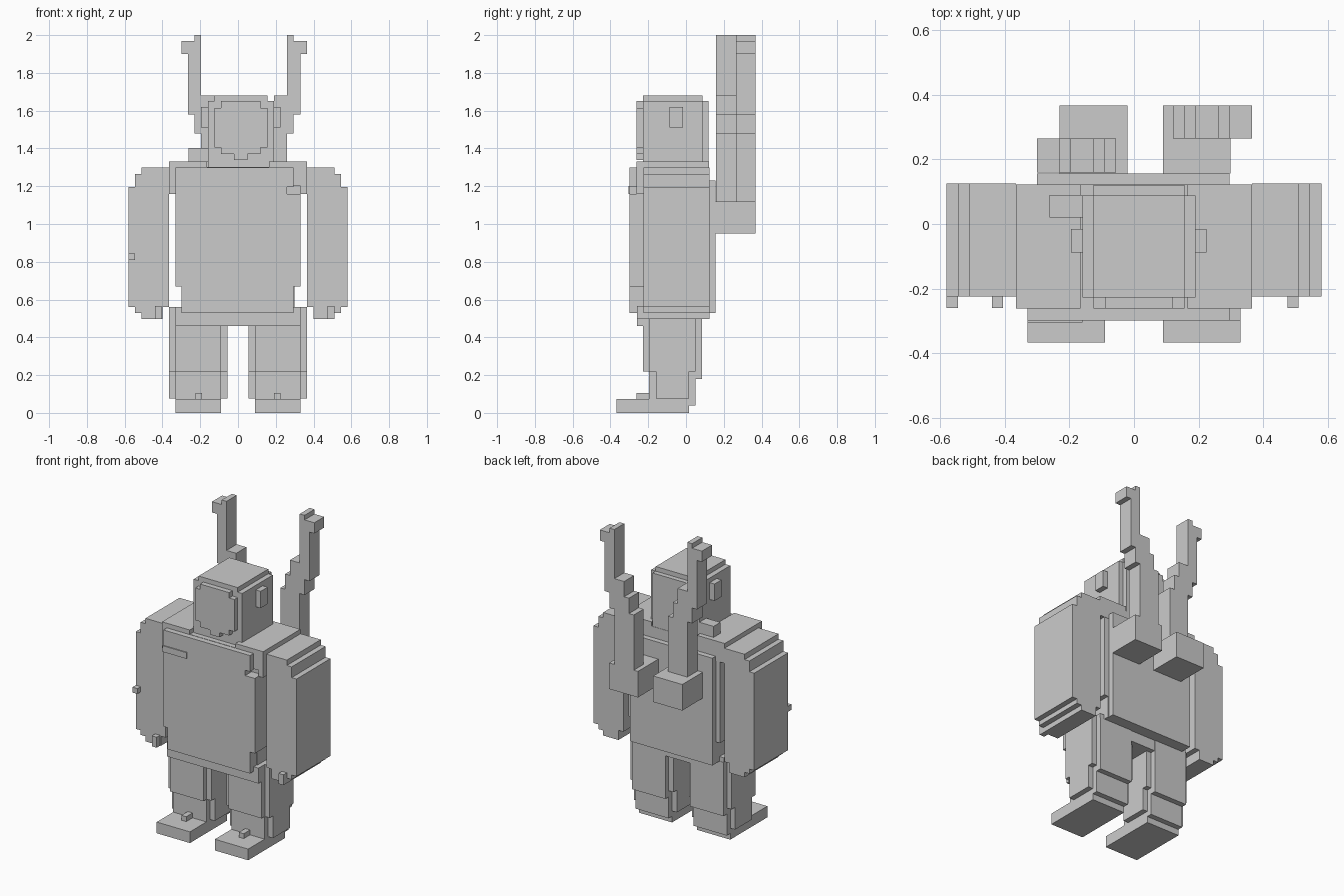
import bpy, bmesh

grey = bpy.data.materials.new("stone grey")
grey.diffuse_color = (0.6, 0.6, 0.6, 1)


def prism(name, outline, y0, y1):
    """Extrude an x/z outline from y0 to y1."""
    bm = bmesh.new()
    face = bm.faces.new([bm.verts.new((x, y0, z)) for x, z in outline])
    ext = bmesh.ops.extrude_face_region(bm, geom=[face])
    for v in ext["geom"]:
        if isinstance(v, bmesh.types.BMVert):
            v.co.y = y1
    bmesh.ops.recalc_face_normals(bm, faces=bm.faces)
    me = bpy.data.meshes.new(name)
    bm.to_mesh(me)
    bm.free()
    me.materials.append(grey)
    ob = bpy.data.objects.new(name, me)
    bpy.context.collection.objects.link(ob)
    return ob


def box(name, x0, x1, y0, y1, z0, z1):
    return prism(name, [(x0, z0), (x1, z0), (x1, z1), (x0, z1)], y0, y1)


def flip(points, shift=0.0):
    return [(shift - x, z) for x, z in points]


# Torso: core, front plate, back plate, shoulder yoke, pelvis
prism("torso", [(-.30, .53), (.30, .53), (.30, .67), (.33, .67), (.33, 1.3),
                (-.33, 1.3), (-.33, .67), (-.30, .67)], -.23, .12)
prism("chest_plate", [(-.30, .53), (.295, .53), (.295, .67), (.33, .67), (.33, 1.16),
                      (.26, 1.16), (.26, 1.195), (.295, 1.195), (.295, 1.3),
                      (-.33, 1.3), (-.33, .67), (-.30, .67)], -.298, -.23)
box("back_plate", -.30, .295, .12, .157, .53, 1.23)
prism("shoulder_yoke", [(-.365, 1.2), (.365, 1.2), (.365, 1.33), (.165, 1.33),
                        (.165, 1.302), (-.165, 1.302), (-.165, 1.33), (-.365, 1.33)],
      -.262, .122)
box("chest_strap", -.33, -.16, -.305, -.298, 1.16, 1.2)
box("pelvis", -.33, .33, -.26, .082, .46, .56)

# Head with stepped crown, face plate, back plate and ears
prism("head", [(-.16, 1.3), (.19, 1.3), (.19, 1.65), (.157, 1.65), (.157, 1.68),
               (-.125, 1.68), (-.125, 1.65), (-.16, 1.65)], -.228, .088)
face = [(-.09, 1.37), (-.02, 1.37), (-.02, 1.34), (.05, 1.34), (.05, 1.37), (.12, 1.37),
        (.12, 1.405), (.157, 1.405), (.157, 1.615), (.12, 1.615), (.12, 1.65),
        (-.09, 1.65), (-.09, 1.615), (-.125, 1.615), (-.125, 1.405), (-.09, 1.405)]
prism("face_plate", face, -.262, -.228)
box("head_back", -.125, .157, .088, .12, 1.3, 1.65)
box("ear_right", .19, .225, -.088, -.016, 1.51, 1.62)
box("ear_left", -.195, -.16, -.088, -.016, 1.51, 1.62)
box("shoulder_peg", -.262, -.16, .02, .09, 1.33, 1.402)

# Arms and legs, mirrored
arm = [(.365, .56), (.40, .53), (.40, .497), (.51, .497), (.51, .53), (.545, .53),
       (.545, .56), (.58, .56), (.58, 1.195), (.545, 1.195), (.545, 1.265),
       (.51, 1.265), (.51, 1.3), (.365, 1.3)]
arm.insert(1, (.40, .56))
for side, s in (("right", 1), ("left", -1)):
    prism("arm_" + side, arm if s > 0 else flip(arm), -.225, .125)
    box("thigh_" + side, s * .09, s * .33, -.228, .085, .22, .53)
    box("thigh_shell_" + side, s * .055, s * .365, -.195, .05, .22, .56)
    box("calf_back_" + side, s * .09, s * .33, .015, .085, .18, .22)
    box("shin_" + side, s * .09, s * .33, -.197, .05, .04, .22)
    box("shin_shell_" + side, s * .055, s * .365, -.16, .015, .075, .22)
    box("foot_" + side, s * .09, s * .33, -.367, .015, 0, .073)

# Small studs on toes, hands, elbow and chest
box("toe_stud_right", .19, .225, -.262, -.197, .073, .105)
box("toe_stud_left", -.225, -.19, -.262, -.197, .073, .105)
box("hand_stud_right", .475, .51, -.26, -.225, .497, .565)
box("hand_stud_left", -.44, -.405, -.26, -.225, .497, .565)
box("elbow_stud", -.58, -.545, -.26, -.225, .81, .845)
box("armpit_stud_left", -.365, -.33, -.262, -.225, 1.16, 1.2)
box("armpit_stud_right", .33, .365, -.262, -.225, 1.16, 1.2)

# Back holsters with stepped, hooked horns
horn = [(.12, 1.12), (.26, 1.12), (.26, 1.48), (.295, 1.48), (.295, 1.58), (.33, 1.58),
        (.33, 1.9), (.365, 1.9), (.365, 1.97), (.295, 1.97), (.295, 2.0), (.26, 2.0),
        (.26, 1.68), (.19, 1.68), (.19, 1.58), (.155, 1.58), (.155, 1.48), (.12, 1.48)]
prism("horn_right", horn, .265, .367)
prism("horn_left", flip(horn, .065), .16, .265)
box("holster_right", .09, .298, .157, .367, .95, 1.12)
box("holster_left", -.23, -.02, .157, .367, .95, 1.12)
